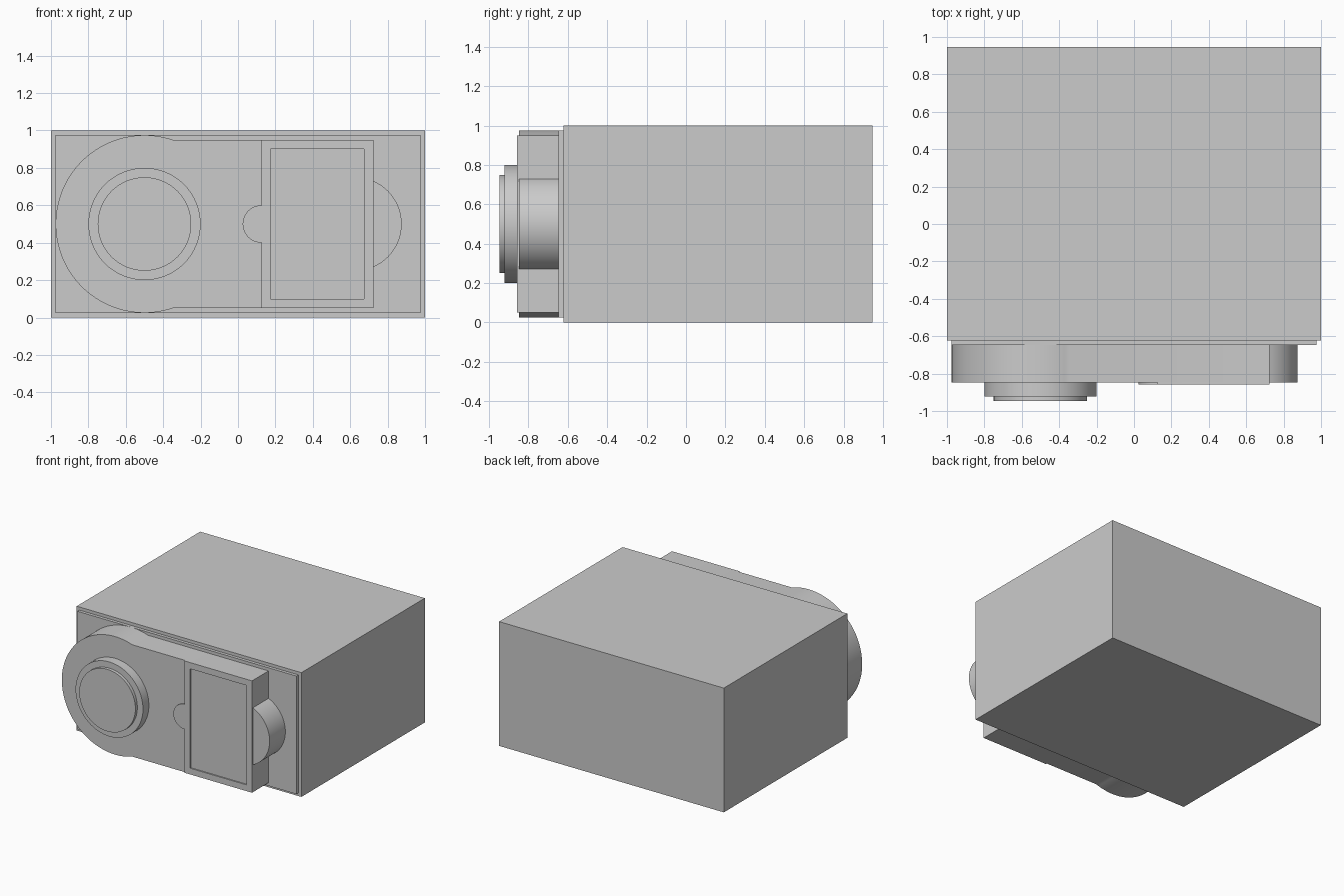
import bpy
import bmesh
from math import sin, cos, pi, asin, radians
from mathutils import Matrix

cube = bpy.data.objects.get("Cube")
if cube:
    bpy.data.objects.remove(cube)

# Single flat colour
grey = bpy.data.materials.new("plain_grey")
grey.use_nodes = True
colour = (0.6, 0.6, 0.6, 1)
grey.diffuse_color = colour
grey.node_tree.nodes["Principled BSDF"].inputs["Base Color"].default_value = colour


def arc(cx, cz, r, start, end, n=48):
    """Points from start to end angle, both included."""
    return [(cx + r * cos(start + (end - start) * i / n),
             cz + r * sin(start + (end - start) * i / n)) for i in range(n + 1)]


def circle(cx, cz, r, n=64):
    return arc(cx, cz, r, 0, 2 * pi, n)[:-1]


def rect(x0, x1, z0, z1):
    return [(x0, z0), (x1, z0), (x1, z1), (x0, z1)]


def prism(name, loops, front, back):
    """Fill outlines in the XZ plane (inner loops are holes), extrude along y."""
    curve = bpy.data.curves.new(name, "CURVE")
    curve.dimensions = "2D"
    curve.fill_mode = "BOTH"
    curve.extrude = (back - front) / 2
    for loop in loops:
        spline = curve.splines.new("POLY")
        spline.points.add(len(loop) - 1)
        for point, (x, z) in zip(spline.points, loop):
            point.co = (x, z, 0, 1)
        spline.use_cyclic_u = True
    temp = bpy.data.objects.new(name + "_outline", curve)
    mesh = bpy.data.meshes.new_from_object(temp)
    bpy.data.objects.remove(temp)
    bpy.data.curves.remove(curve)
    mesh.transform(Matrix.Translation((0, (front + back) / 2, 0))
                   @ Matrix.Rotation(pi / 2, 4, "X"))

    # Weld caps to walls and make the normals point outward
    bm = bmesh.new()
    bm.from_mesh(mesh)
    bmesh.ops.remove_doubles(bm, verts=bm.verts, dist=1e-5)
    bmesh.ops.dissolve_limit(bm, angle_limit=radians(0.5),
                             verts=bm.verts, edges=bm.edges)
    bmesh.ops.recalc_face_normals(bm, faces=bm.faces)
    bm.to_mesh(mesh)
    bm.free()

    mesh.name = name
    mesh.materials.clear()
    mesh.materials.append(grey)
    obj = bpy.data.objects.new(name, mesh)
    bpy.context.collection.objects.link(obj)
    bpy.ops.object.select_all(action="DESELECT")
    obj.select_set(True)
    bpy.context.view_layer.objects.active = obj
    bpy.ops.object.shade_smooth_by_angle(angle=radians(30))
    return obj


# Depth layers, back to front
BACK, BODY, PLATE, HOUSING, PANEL, DIAL, CAP = (
    0.9475, -0.6225, -0.6475, -0.8475, -0.8575, -0.9225, -0.9475)

prism("body", [rect(-1, 1, 0, 1)], BODY, BACK)
prism("front_plate", [rect(-0.975, 0.975, 0.025, 0.975)], PLATE, BODY)

# Housing: round end on the left running into a straight arm
a = asin(0.45 / 0.475)
prism("housing", [arc(-0.5, 0.5, 0.475, a, 2 * pi - a, 80)
                  + [(0.725, 0.05), (0.725, 0.95)]], HOUSING, PLATE)

# Rounded lug on the end of the arm
b = asin(0.23 / 0.25)
prism("end_lug", [arc(0.625, 0.5, 0.25, -b, b)], HOUSING, PLATE)

# Door panel with finger tab and a sunken window
tab = arc(0.125, 0.5, 0.1, pi / 2, 3 * pi / 2, 24)
prism("door_panel", [tab + [(0.125, 0.05), (0.725, 0.05), (0.725, 0.95), (0.125, 0.95)],
                     rect(0.175, 0.675, 0.1, 0.9)], PANEL, HOUSING)

# Stepped dial
prism("dial", [circle(-0.5, 0.5, 0.3)], DIAL, HOUSING)
prism("dial_cap", [circle(-0.5, 0.5, 0.25)], CAP, DIAL)
